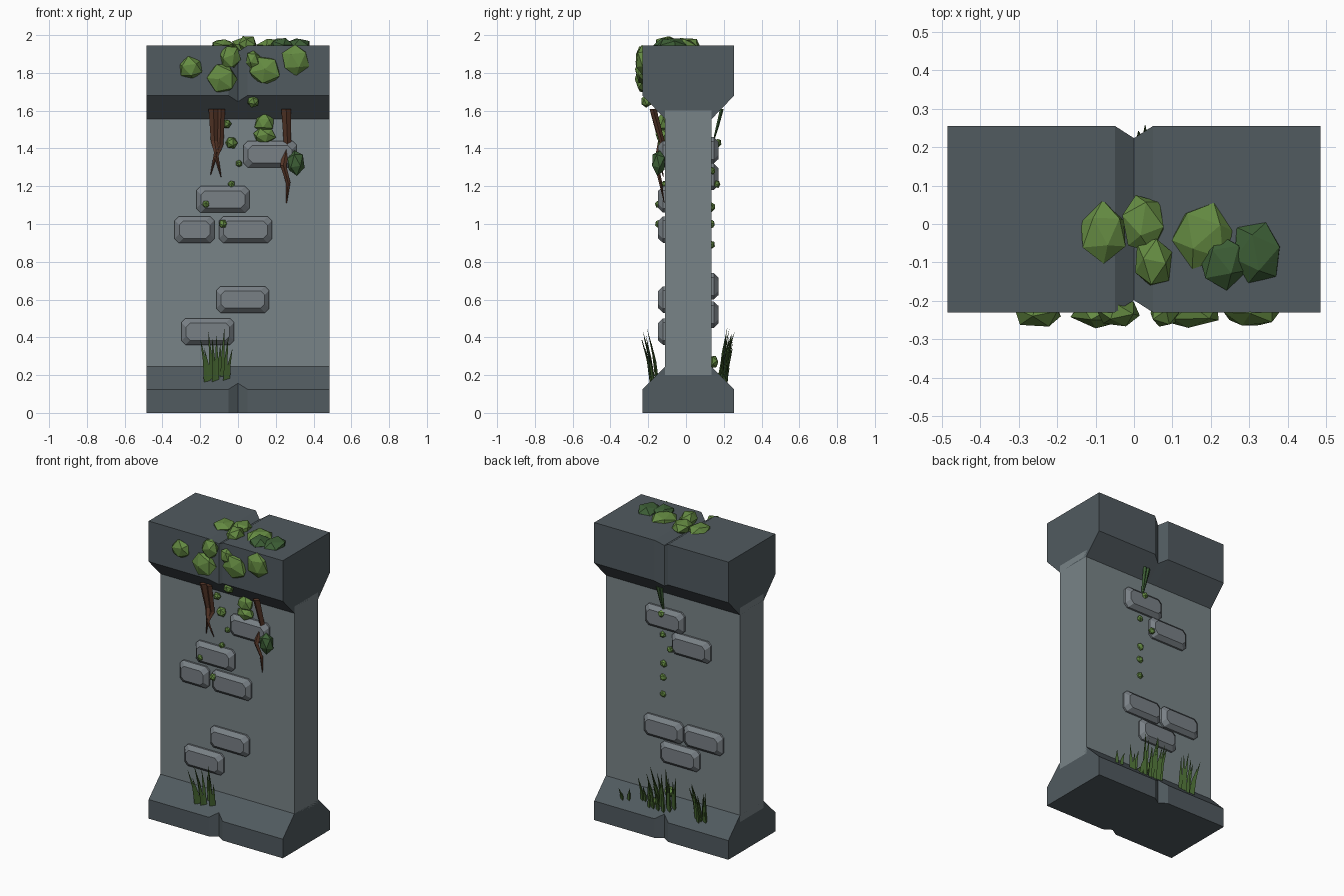
import bpy, bmesh, math, random
from mathutils import Vector, Matrix

if "Cube" in bpy.data.objects:
    bpy.data.objects.remove(bpy.data.objects["Cube"])

random.seed(7)

def material(name, rgb):
    m = bpy.data.materials.new(name)
    m.diffuse_color = (*rgb, 1)
    m.use_nodes = True
    m.node_tree.nodes["Principled BSDF"].inputs["Base Color"].default_value = m.diffuse_color
    return m

WALL = material("wall grey", (0.19, 0.23, 0.245))
TRIM = material("dark stone", (0.082, 0.103, 0.115))
BRICK = material("brick grey", (0.19, 0.215, 0.235))
MOSS = material("light moss", (0.13, 0.26, 0.055))
MOSS_DARK = material("dark moss", (0.047, 0.115, 0.037))
GRASS = material("grass green", (0.06, 0.13, 0.03))
ROOT = material("root brown", (0.105, 0.042, 0.024))

def finish(bm, name, mat):
    bmesh.ops.recalc_face_normals(bm, faces=bm.faces)
    me = bpy.data.meshes.new(name)
    bm.to_mesh(me)
    bm.free()
    me.materials.append(mat)
    ob = bpy.data.objects.new(name, me)
    bpy.context.collection.objects.link(ob)
    return ob

def loft(bm, rings, tip=False):
    """Join rings of points with quads and cap the ends."""
    vs = [[bm.verts.new(p) for p in r] for r in rings]
    n = len(vs[0])
    for a, b in zip(vs, vs[1:]):
        for i in range(n):
            bm.faces.new((a[i], a[(i + 1) % n], b[(i + 1) % n], b[i]))
    bm.faces.new(vs[0])
    bm.faces.new(vs[-1])

def box(bm, lo, hi):
    c = [(a + b) / 2 for a, b in zip(lo, hi)]
    s = [b - a for a, b in zip(lo, hi)]
    return bmesh.ops.create_cube(bm, size=1, matrix=Matrix.Translation(c) @ Matrix.Diagonal((*s, 1)))["verts"]

HX, YF, YB, WF, WB = 0.485, -0.23, 0.255, -0.11, 0.135

# wall body
bm = bmesh.new()
box(bm, (-HX, WF, 0.2), (HX, WB, 1.6))
finish(bm, "wall_body", WALL)

# base and cap: profile lofted along x, pinched at the middle into a V groove
def trim(name, z_out, z_bend, z_in):
    s = 1 if z_in > z_out else -1
    bm = bmesh.new()
    rings = []
    for x, d in ((-HX, 0), (-0.05, 0), (0, 0.032), (0.05, 0), (HX, 0)):
        zo = z_out + s * (d if s < 0 else 0)
        zb = z_bend + s * d
        rings.append([(x, YF + d, zo), (x, YF + d, zb), (x, WF, z_in),
                      (x, WB, z_in), (x, YB - d, zb), (x, YB - d, zo)])
    loft(bm, rings)
    finish(bm, name, TRIM)

trim("base", 0, 0.125, 0.245)
trim("cap", 1.945, 1.68, 1.555)

# raised chamfered bricks: centre x, centre z, width
def bricks(name, side, items):
    bm = bmesh.new()
    y0 = WF if side < 0 else WB
    for x, z, w in items:
        rings = []
        for depth, inset in ((-0.02, 0), (0.012, 0), (0.037, 0.024)):
            a, b, c = w / 2 - inset, 0.07 - inset, 0.022
            pts = [(a, b - c), (a - c, b), (c - a, b), (-a, b - c),
                   (-a, c - b), (c - a, -b), (a - c, -b), (a, c - b)]
            rings.append([(x + px, y0 + side * depth, z + pz) for px, pz in pts])
        loft(bm, rings)
    finish(bm, name, BRICK)

bricks("front_bricks", -1, [(0.17, 1.37, 0.28), (-0.08, 1.13, 0.28), (-0.23, 0.97, 0.21),
                            (0.04, 0.97, 0.28), (0.025, 0.6, 0.28), (-0.16, 0.43, 0.28)])
bricks("back_bricks", 1, [(0.05, 1.39, 0.28), (-0.14, 1.25, 0.28), (0.06, 0.67, 0.28),
                          (-0.23, 0.67, 0.28), (-0.06, 0.52, 0.28)])

# moss lumps: centre and half sizes
def moss(name, mat, items):
    bm = bmesh.new()
    for c, r in items:
        vs = bmesh.ops.create_icosphere(bm, subdivisions=1, radius=1)["verts"]
        turn = Matrix.Rotation(random.uniform(0, 6), 3, Vector((random.random(), random.random(), 1)))
        for v in vs:
            p = turn @ v.co * random.uniform(0.97, 1.12)
            v.co = Vector(c) + Vector(p[i] * r[i] for i in range(3))
    finish(bm, name, mat)

moss("cap_top_moss", MOSS, [((-0.08, -0.025, 1.945), (0.066, 0.08, 0.036)),
                            ((0.025, 0, 1.945), (0.06, 0.08, 0.042)),
                            ((0.05, -0.1, 1.95), (0.052, 0.07, 0.047)),
                            ((0.18, -0.03, 1.945), (0.082, 0.085, 0.036))])
moss("cap_top_dark_moss", MOSS_DARK, [((0.23, -0.1, 1.945), (0.064, 0.07, 0.04)),
                                      ((0.32, -0.075, 1.945), (0.07, 0.085, 0.04))])
moss("cap_front_moss", MOSS, [((x, -0.23, z), (a, 0.039, b)) for x, z, a, b in (
    (-0.25, 1.825, 0.066, 0.06), (-0.085, 1.77, 0.08, 0.08), (-0.04, 1.885, 0.06, 0.068),
    (0.14, 1.815, 0.088, 0.08), (0.08, 1.87, 0.04, 0.05), (0.305, 1.87, 0.072, 0.078))])
moss("wall_moss", MOSS, [((0.14, -0.125, 1.535), (0.053, 0.035, 0.05)),
                         ((0.14, -0.125, 1.47), (0.06, 0.035, 0.042))])
moss("wall_dark_moss", MOSS_DARK, [((0.305, -0.145, 1.325), (0.047, 0.038, 0.065))])

# trails of little moss tufts down both sides
moss("front_moss_trail", MOSS, [((x, y, z), (r, r * 0.9, r)) for x, y, z, r in (
    (0.08, -0.21, 1.65, 0.032), (-0.06, -0.13, 1.53, 0.024), (-0.035, -0.12, 1.43, 0.033),
    (0.005, -0.115, 1.32, 0.018), (-0.035, -0.115, 1.21, 0.02),
    (-0.17, -0.145, 1.105, 0.02), (-0.08, -0.145, 1.0, 0.022))])
moss("back_moss_trail", MOSS, [((x, y, z), (r, r * 0.8, r)) for x, y, z, r in (
    (0.06, 0.17, 1.43, 0.022), (0.07, 0.14, 1.28, 0.02), (0.0, 0.165, 1.21, 0.022),
    (0.065, 0.135, 1.09, 0.024), (0.07, 0.135, 1.0, 0.024), (0.07, 0.135, 0.89, 0.022),
    (0.1, 0.19, 0.2, 0.028), (0.02, 0.145, 0.27, 0.034))])

# tapered strands, used for roots and blades
def strand(bm, pts, radii, sides=4, flat=0.7):
    rings = []
    for p, r in zip(pts, radii):
        rings.append([(p[0] + r * math.cos(math.tau * k / sides),
                       p[1] + r * flat * math.sin(math.tau * k / sides), p[2]) for k in range(sides)])
    loft(bm, rings)

bm = bmesh.new()
strand(bm, [(-0.13, -0.175, 1.61), (-0.125, -0.135, 1.44), (-0.115, -0.15, 1.38), (-0.145, -0.12, 1.26)],
       (0.026, 0.019, 0.012, 0.002))
strand(bm, [(-0.09, -0.17, 1.61), (-0.095, -0.13, 1.42), (-0.115, -0.15, 1.36), (-0.09, -0.12, 1.25)],
       (0.022, 0.018, 0.012, 0.002))
strand(bm, [(0.255, -0.175, 1.61), (0.262, -0.125, 1.43), (0.24, -0.155, 1.31),
            (0.265, -0.135, 1.22), (0.257, -0.115, 1.11)], (0.026, 0.02, 0.016, 0.012, 0.002))
finish(bm, "hanging_roots", ROOT)

# grass clumps: centre x, spread, blade count, height
def grass(name, side, clumps):
    bm = bmesh.new()
    for cx, spread, count, h in clumps:
        for i in range(count):
            t = (i + 0.5) / count * 2 - 1
            x = cx + t * spread
            y = 0.0125 + side * random.uniform(0.165, 0.2)
            z = 0.37 - abs(y - 0.0125) - 0.02
            top = h * random.uniform(0.6, 1)
            lean = side * random.uniform(0.03, 0.07) * top / 0.28
            strand(bm, [(x, y, z), (x + t * 0.008, y + lean * 0.35, z + top * 0.5),
                        (x + t * 0.03, y + lean, z + top)], (0.015, 0.011, 0.001), 3, 0.6)
    finish(bm, name, GRASS)

grass("front_grass", -1, [(-0.115, 0.065, 9, 0.28)])
grass("back_grass", 1, [(-0.245, 0.045, 8, 0.28), (0.02, 0.075, 12, 0.28),
                        (0.15, 0.04, 4, 0.17), (0.29, 0.04, 2, 0.1)])

# thin vine under the back of the cap
bm = bmesh.new()
for dx in (-0.012, 0.012):
    strand(bm, [(0.06 + dx, 0.19, 1.61), (0.06 + dx / 2, 0.165, 1.51), (0.06, 0.14, 1.42)],
           (0.014, 0.011, 0.002))
finish(bm, "back_vine", MOSS_DARK)
